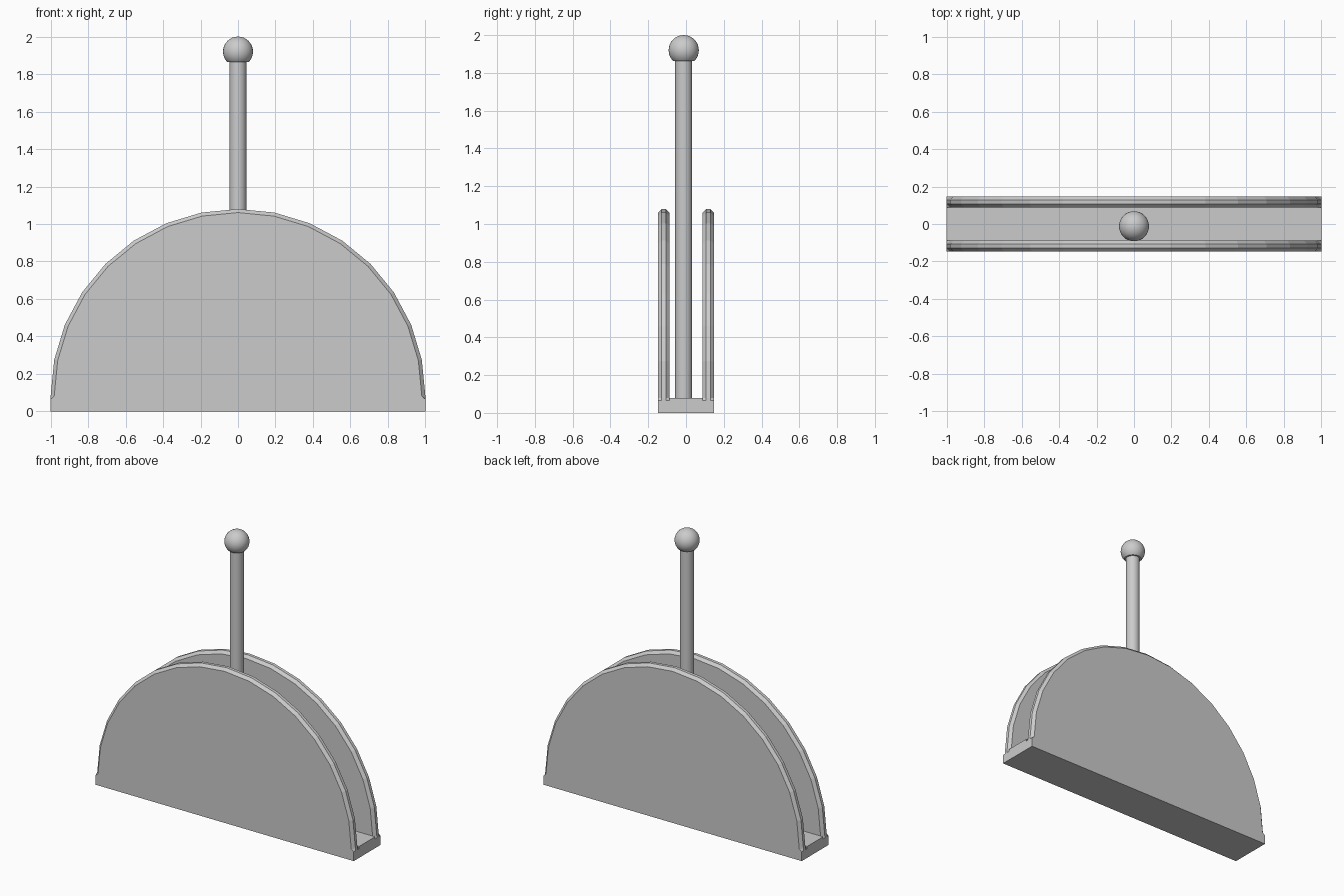
import bpy, bmesh, math

if "Cube" in bpy.data.objects:
    bpy.data.objects.remove(bpy.data.objects["Cube"])

R, BASE_H = 1.0, 0.08           # arch radius, base height
Y_IN, Y_OUT = 0.088, 0.148      # inner and outer plate surfaces
BEV = 0.019
SEG = 16


def make_object(name, bm):
    bmesh.ops.recalc_face_normals(bm, faces=bm.faces)
    mesh = bpy.data.meshes.new(name)
    bm.to_mesh(mesh)
    bm.free()
    ob = bpy.data.objects.new(name, mesh)
    bpy.context.collection.objects.link(ob)
    return ob


def outline(inset):
    # half-disc on a short square foot; the bevel fades out at the foot
    arc = [((R - inset) * math.cos(math.pi * i / SEG),
            BASE_H + (R - inset) * math.sin(math.pi * i / SEG)) for i in range(SEG + 1)]
    return [(R, 0), (R, 0.065)] + arc + [(-R, 0.065), (-R, 0)]


def plate(name, side):
    bm = bmesh.new()
    rings = []
    for y, inset in ((Y_IN, BEV), (Y_IN + BEV, 0), (Y_OUT - BEV, 0), (Y_OUT, BEV)):
        rings.append([bm.verts.new((x, side * y, z)) for x, z in outline(inset)])
    for a, b in zip(rings, rings[1:]):
        for i in range(len(a)):
            j = (i + 1) % len(a)
            bm.faces.new((a[i], a[j], b[j], b[i]))
    bm.faces.new(rings[0])
    bm.faces.new(rings[-1])
    return make_object(name, bm)


# Two half-round plates
plate("front_plate", -1)
plate("back_plate", 1)

# Base floor between the plates
bm = bmesh.new()
bmesh.ops.create_cube(bm, size=1)
for v in bm.verts:
    v.co = (v.co.x * 2 * R, v.co.y * 2 * Y_IN, (v.co.z + 0.5) * BASE_H)
make_object("base", bm)

# Centre post with ball knob, turned from one profile
BALL_R, BALL_Z, POST_R = 0.08, 1.92, 0.045
profile = [(0, BASE_H - 0.02), (POST_R, BASE_H - 0.02), (POST_R, BALL_Z - 0.0566)]
for i in range(13):
    a = math.radians(-45 + 135 * i / 12)
    profile.append((BALL_R * math.cos(a) if i < 12 else 0, BALL_Z + BALL_R * math.sin(a)))
bm = bmesh.new()
verts = [bm.verts.new((r, 0, z)) for r, z in profile]
edges = [bm.edges.new(p) for p in zip(verts, verts[1:])]
bmesh.ops.spin(bm, geom=verts + edges, cent=(0, 0, 0), axis=(0, 0, 1),
               angle=2 * math.pi, steps=32)
bmesh.ops.remove_doubles(bm, verts=bm.verts, dist=0.0001)
post = make_object("post_with_knob", bm)
post.location.y = -0.012
bpy.context.view_layer.objects.active = post
post.select_set(True)
bpy.ops.object.shade_smooth_by_angle(angle=math.radians(30))
